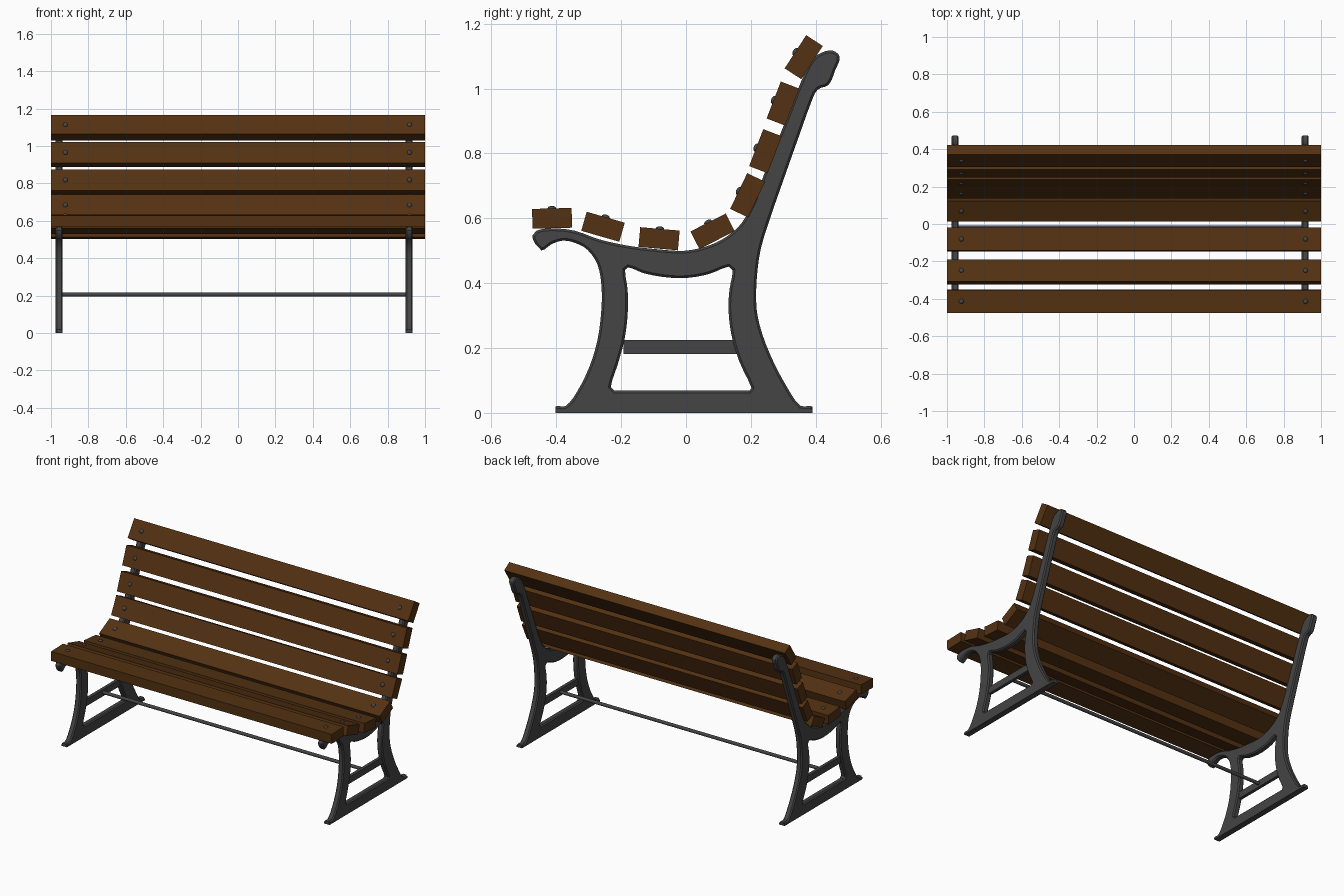
import bpy, bmesh, math
from mathutils import Vector, Matrix

if "Cube" in bpy.data.objects:
    bpy.data.objects.remove(bpy.data.objects["Cube"])


def material(name, rgb):
    m = bpy.data.materials.new(name)
    m.diffuse_color = (*rgb, 1)
    m.use_nodes = True
    m.node_tree.nodes["Principled BSDF"].inputs["Base Color"].default_value = m.diffuse_color
    return m


WOOD = material("brown wood", (0.088, 0.031, 0.006))
IRON = material("dark iron", (0.058, 0.058, 0.060))


def add(name, bm, mat, smooth=False):
    bmesh.ops.recalc_face_normals(bm, faces=bm.faces[:])
    me = bpy.data.meshes.new(name)
    bm.to_mesh(me)
    bm.free()
    me.materials.append(mat)
    ob = bpy.data.objects.new(name, me)
    bpy.context.collection.objects.link(ob)
    if smooth:
        bpy.ops.object.select_all(action='DESELECT')
        ob.select_set(True)
        bpy.context.view_layer.objects.active = ob
        bpy.ops.object.shade_smooth_by_angle(angle=math.radians(30))
    return ob


def box(name, size, matrix, mat):
    bm = bmesh.new()
    bmesh.ops.create_cube(bm, size=1, matrix=matrix @ Matrix.Diagonal((*size, 1)))
    return add(name, bm, mat)


# Side frame profile (y, z) in thousandths: outer outline and leg opening
OUTER = [(-403, 2), (-403, 20), (-372, 21), (-338, 62), (-298, 142), (-273, 225),
         (-261, 318), (-261, 395), (-273, 457), (-304, 503), (-344, 525), (-381, 531),
         (-415, 520), (-446, 501), (-464, 520), (-474, 547), (-461, 562), (-415, 569),
         (-344, 562), (-267, 535), (-175, 515), (-82, 504), (-5, 500), (57, 512),
         (110, 534), (159, 571), (190, 614), (211, 657), (258, 781), (310, 907),
         (360, 1034), (390, 1090), (418, 1111), (452, 1117), (474, 1098), (461, 1059),
         (440, 1012), (406, 997), (387, 960), (350, 858), (304, 728), (258, 596),
         (230, 503), (218, 410), (218, 318), (236, 241), (270, 157), (313, 77),
         (353, 22), (390, 20), (390, 2)]
HOLE = [(-188, 441), (-178, 449), (-128, 430), (-51, 417), (11, 417), (73, 429), (132, 451),
        (144, 440), (134, 380), (131, 318), (140, 241), (165, 157), (202, 77), (196, 69),
        (-221, 69), (-232, 80), (-211, 148), (-190, 225), (-180, 302), (-180, 380)]


def smooth_loop(pts):
    """Round the curved runs; keep very long and very short edges straight."""
    p = [Vector(q) / 1000 for q in pts]
    n, out = len(p), []
    for i in range(n):
        a, b, c, d = p[i - 1], p[i], p[(i + 1) % n], p[(i + 2) % n]
        out.append(b)
        L = (c - b).length
        if 0.028 < L < 0.2:
            t0 = (c - a).normalized() * L
            t1 = (d - b).normalized() * L
            for t in (1 / 3, 2 / 3):
                out.append(b * (2*t**3 - 3*t**2 + 1) + c * (3*t**2 - 2*t**3)
                           + t0 * (t**3 - 2*t**2 + t) + t1 * (t**3 - t**2))
    return out


def inset(p, w):
    n = len(p)
    area = sum(p[i - 1].x * p[i].y - p[i].x * p[i - 1].y for i in range(n))
    s = w if area > 0 else -w
    res = []
    for i in range(n):
        e0 = (p[i] - p[i - 1]).normalized()
        e1 = (p[(i + 1) % n] - p[i]).normalized()
        m = Vector((-e0.y - e1.y, e0.x + e1.x)).normalized()
        k = max(0.6, m.dot(Vector((-e0.y, e0.x))))
        res.append(p[i] + m * (s / k))
    return res


def frame(name, x, half=0.019, bev=0.007):
    bm = bmesh.new()
    caps = ([], [])
    for pts, w in ((OUTER, bev), (HOLE, -bev)):
        loop = smooth_loop(pts)
        ins = inset(loop, w)
        rings = []
        for prof, dx in ((ins, -half), (loop, -half + bev), (loop, half - bev), (ins, half)):
            rings.append([bm.verts.new((x + dx, q.x, max(q.y, 0))) for q in prof])
        n = len(loop)
        for r0, r1 in zip(rings, rings[1:]):
            for i in range(n):
                j = (i + 1) % n
                bm.faces.new((r0[i], r0[j], r1[j], r1[i]))
        for cap, ring in zip(caps, (rings[0], rings[-1])):
            cap += [bm.edges.get((ring[i - 1], ring[i])) for i in range(n)]
    for cap, sx in zip(caps, (-1, 1)):
        bmesh.ops.triangle_fill(bm, edges=cap, use_beauty=True, normal=(sx, 0, 0))
    return add(name, bm, IRON, True)


# Iron side frames with a flat brace between the legs, and a foot plate
for side, x in (("left", -0.957), ("right", 0.915)):
    frame(side + "_frame", x)
    box(side + "_leg_brace", (0.02, 0.35, 0.043), Matrix.Translation((x, -0.018, 0.203)), IRON)
    box(side + "_foot_plate", (0.038, 0.793, 0.012), Matrix.Translation((x, -0.006, 0.006)), IRON)

# Long tie rod between the frames
bm = bmesh.new()
bmesh.ops.create_cone(bm, cap_ends=True, segments=16, radius1=0.0105, radius2=0.0105, depth=1.872,
                      matrix=Matrix.Translation((-0.021, -0.018, 0.205))
                      @ Matrix.Rotation(math.pi / 2, 4, 'Y'))
add("tie_rod", bm, IRON, True)

# Wooden slats (y, z, tilt in degrees), each with a domed bolt at both ends
SLATS = [(-0.413, 0.600, 1.5), (-0.256, 0.574, -16), (-0.083, 0.537, -5), (0.082, 0.560, 27),
         (0.190, 0.671, 64.5), (0.245, 0.807, 69), (0.299, 0.954, 69), (0.363, 1.097, 57)]
for i, (y, z, tilt) in enumerate(SLATS):
    part = "seat" if i < 4 else "back"
    M = Matrix.Translation((0, y, z)) @ Matrix.Rotation(math.radians(tilt), 4, 'X')
    box(f"{part}_slat_{i % 4 + 1}", (2, 0.122, 0.061), M, WOOD)
    bm = bmesh.new()
    for x in (-0.923, 0.917):
        bmesh.ops.create_uvsphere(bm, u_segments=12, v_segments=8, radius=1,
                                  matrix=M @ Matrix.Translation((x, 0, 0.0305))
                                  @ Matrix.Diagonal((0.013, 0.013, 0.008, 1)))
    add(f"{part}_bolts_{i % 4 + 1}", bm, IRON, True)
